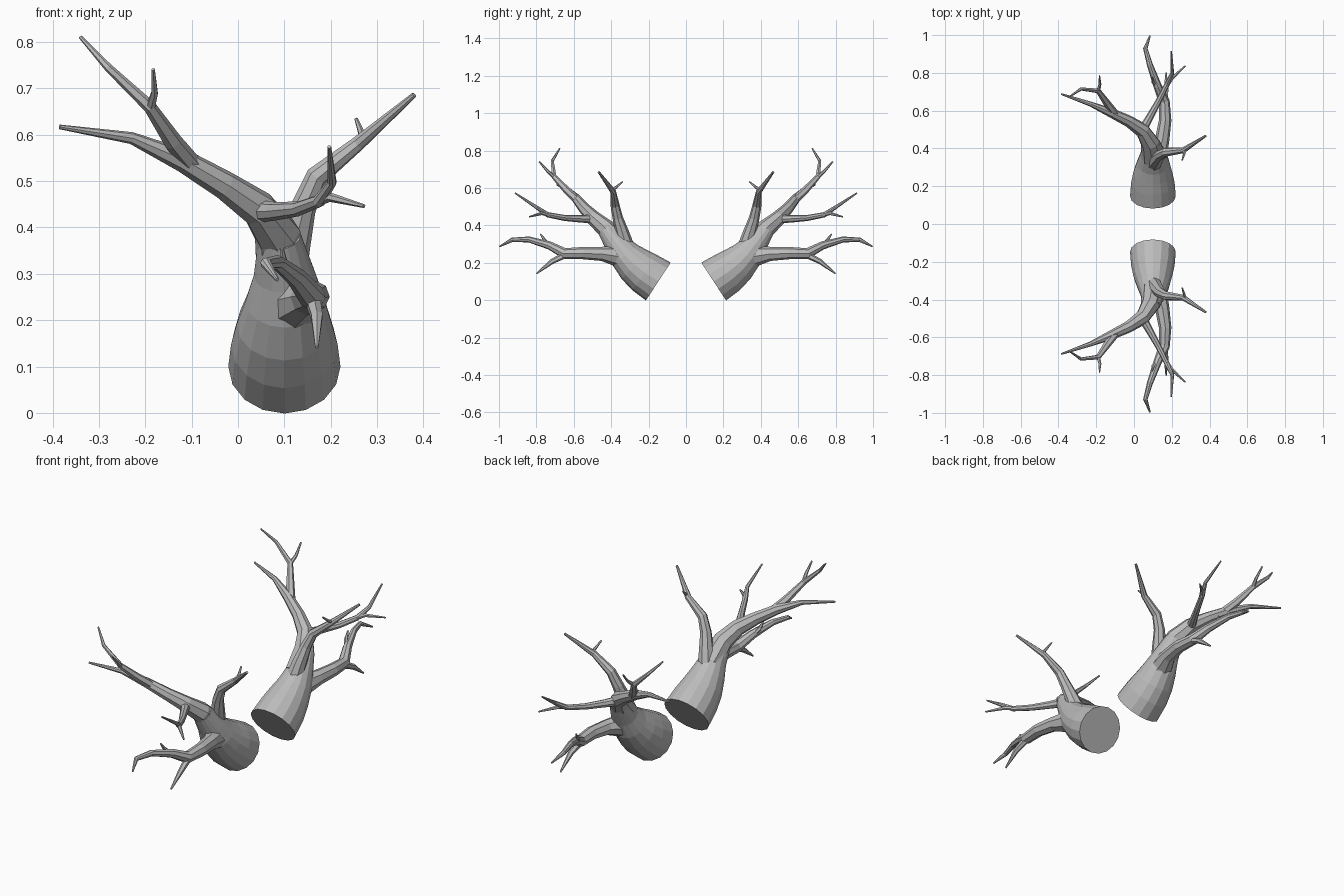
import bpy
import bmesh
import math
from mathutils import Vector

if "Cube" in bpy.data.objects:
    bpy.data.objects.remove(bpy.data.objects["Cube"], do_unlink=True)

grey = bpy.data.materials.new("plain_grey")
grey.use_nodes = True
COLOUR = (0.5, 0.5, 0.5, 1)
grey.diffuse_color = COLOUR
grey.node_tree.nodes["Principled BSDF"].inputs["Base Color"].default_value = COLOUR


def limb(name, sides, *stations):
    """Tapered faceted tube through (x, distance, z, radius), mirrored front to back."""
    points = [Vector((x, -d, z)) for x, d, z, r in stations]
    radii = [station[3] for station in stations]
    bm = bmesh.new()
    rings = []
    normal = None
    for i, point in enumerate(points):
        before = points[max(i - 1, 0)]
        after = points[min(i + 1, len(points) - 1)]
        tangent = (after - before).normalized()
        # carry the frame along the path so the tube does not twist
        if normal is None:
            normal = tangent.cross(Vector((1, 0, 0)))
            if normal.length < 0.3:
                normal = tangent.cross(Vector((0, 0, 1)))
        normal = (normal - tangent * normal.dot(tangent)).normalized()
        side = tangent.cross(normal)
        ring = []
        for k in range(sides):
            angle = math.tau * k / sides
            offset = normal * math.cos(angle) + side * math.sin(angle)
            ring.append(bm.verts.new(point + offset * radii[i]))
        rings.append(ring)
    for lower, upper in zip(rings, rings[1:]):
        for k in range(sides):
            n = (k + 1) % sides
            bm.faces.new((lower[k], lower[n], upper[n], upper[k]))
    bm.faces.new(rings[0][::-1])
    bm.faces.new(rings[-1])
    bmesh.ops.recalc_face_normals(bm, faces=bm.faces)
    mesh = bpy.data.meshes.new(name)
    bm.to_mesh(mesh)
    bm.free()
    mesh.materials.append(grey)
    obj = bpy.data.objects.new(name, mesh)
    bpy.context.collection.objects.link(obj)
    mirror = obj.modifiers.new("front_back_mirror", "MIRROR")
    mirror.use_axis = (False, True, False)
    return obj


# Thick stump with a flat cut base
limb("trunk", 16,
     (.1, .148, .1, .121), (.1, .22, .147, .115), (.1, .275, .19, .103),
     (.102, .325, .24, .086), (.1, .37, .3, .066), (.09, .43, .38, .046))

# Main upper bough and its long outer tip
limb("upper_bough", 8,
     (.1, .35, .3, .06), (.085, .43, .385, .05), (.045, .495, .44, .04),
     (-.03, .545, .492, .031), (-.12, .588, .545, .025),
     (-.23, .635, .593, .013), (-.385, .688, .617, .005))
limb("upper_fork", 6,
     (-.09, .57, .525, .022), (-.14, .635, .585, .02), (-.19, .705, .66, .014),
     (-.28, .715, .745, .009), (-.34, .675, .811, .004))
limb("upper_twig", 6,
     (-.19, .7, .655, .011), (-.18, .74, .69, .008), (-.183, .785, .741, .004))

# Side spike with one twig
limb("side_spike", 8,
     (.1, .315, .27, .045), (.12, .34, .36, .036), (.14, .365, .44, .028),
     (.17, .38, .51, .024), (.26, .39, .582, .016), (.38, .467, .686, .006))
limb("side_twig", 6,
     (.27, .395, .59, .009), (.265, .37, .607, .007), (.255, .338, .634, .004))

# Middle bough, forked near the end
limb("middle_bough", 8,
     (.04, .49, .435, .025), (.08, .56, .435, .02), (.13, .65, .44, .016),
     (.175, .74, .457, .014), (.203, .8, .497, .01), (.197, .915, .574, .004))
limb("middle_fork", 6,
     (.165, .72, .455, .012), (.2, .77, .465, .01), (.272, .838, .446, .004))

# Lower bough with a drooping tip and two small twigs
limb("lower_bough", 8,
     (.11, .29, .215, .07), (.125, .38, .238, .053), (.15, .45, .248, .038),
     (.165, .55, .252, .033), (.16, .65, .25, .029), (.125, .73, .293, .022),
     (.085, .84, .325, .016), (.06, .93, .323, .012), (.085, .997, .287, .004))
limb("drooping_twig", 6,
     (.16, .63, .25, .019), (.17, .715, .208, .014), (.17, .8, .142, .004))
limb("lower_twig", 6,
     (.12, .73, .29, .013), (.1, .755, .32, .009), (.095, .778, .354, .004))
